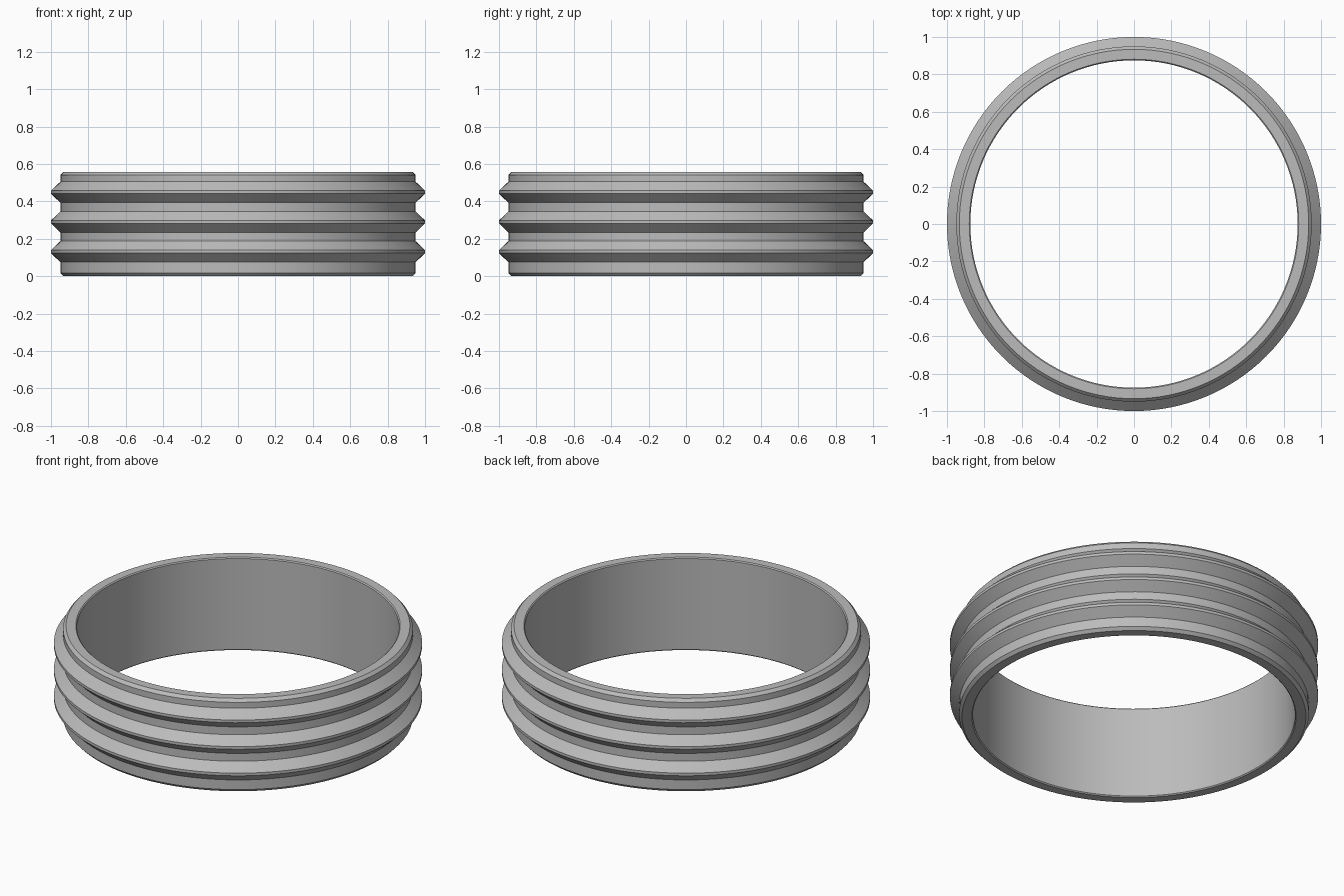
import bpy
import bmesh
from math import cos, sin, pi, radians

if "Cube" in bpy.data.objects:
    bpy.data.objects.remove(bpy.data.objects["Cube"], do_unlink=True)

SEGMENTS = 128
HEIGHT = 0.557
BODY, TIP, BORE = 0.95, 1.0, 0.875

metal = bpy.data.materials.new("plain_grey")
metal.use_nodes = True
grey = (0.5, 0.5, 0.5, 1)
metal.diffuse_color = grey
metal.node_tree.nodes["Principled BSDF"].inputs["Base Color"].default_value = grey

# Cross-section: bore, chamfered rims and three trapezoid ridges
profile = [(BORE, 0.006), (BORE + 0.006, 0), (BODY - 0.016, 0), (BODY, 0.017)]
for centre in (0.131, 0.290, 0.449):
    profile += [(BODY, centre - 0.056), (TIP, centre - 0.008),
                (TIP, centre + 0.008), (BODY, centre + 0.056)]
profile += [(BODY, HEIGHT - 0.017), (BODY - 0.016, HEIGHT),
            (BORE + 0.006, HEIGHT), (BORE, HEIGHT - 0.006)]

# Revolve the cross-section into a closed ring
bm = bmesh.new()
rings = []
for i in range(SEGMENTS):
    a = 2 * pi * i / SEGMENTS
    rings.append([bm.verts.new((r * cos(a), r * sin(a), z)) for r, z in profile])
count = len(profile)
for i in range(SEGMENTS):
    here, there = rings[i], rings[(i + 1) % SEGMENTS]
    for j in range(count):
        k = (j + 1) % count
        bm.faces.new((here[j], there[j], there[k], here[k]))
bmesh.ops.recalc_face_normals(bm, faces=bm.faces)
mesh = bpy.data.meshes.new("ridged_ring")
bm.to_mesh(mesh)
bm.free()
mesh.materials.append(metal)

ring = bpy.data.objects.new("ridged_ring", mesh)
bpy.context.collection.objects.link(ring)
bpy.context.view_layer.objects.active = ring
ring.select_set(True)
bpy.ops.object.shade_smooth_by_angle(angle=radians(25))
